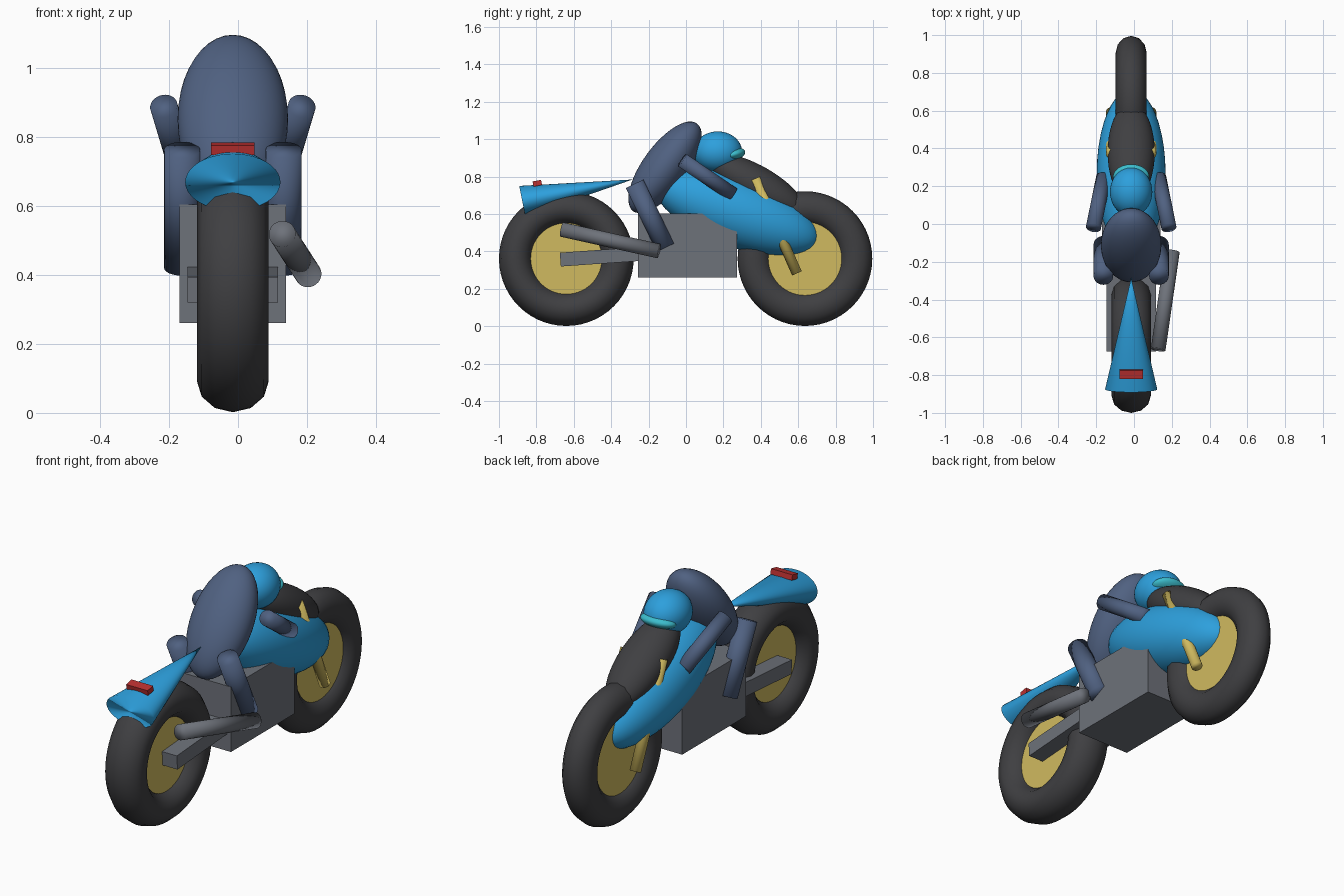
import bpy
from math import radians, pi
from mathutils import Vector

if "Cube" in bpy.data.objects:
    bpy.data.objects.remove(bpy.data.objects["Cube"], do_unlink=True)

MID = -0.015  # centre plane of the machine; the exhaust sticks out to one side


def material(name, r, g, b):
    m = bpy.data.materials.new(name)
    m.use_nodes = True
    m.diffuse_color = (r, g, b, 1)
    m.node_tree.nodes["Principled BSDF"].inputs["Base Color"].default_value = (r, g, b, 1)
    return m


BLUE = material("bright blue", 0.026, 0.35, 0.72)
NAVY = material("navy cloth", 0.08, 0.12, 0.22)
BLACK = material("black rubber", 0.05, 0.05, 0.054)
GREY = material("grey metal", 0.155, 0.168, 0.195)
GOLD = material("gold metal", 0.63, 0.49, 0.115)
RED = material("red lamp", 0.5, 0.03, 0.03)
CYAN = material("cyan glass", 0.045, 0.51, 0.61)


def finish(name, mat, smooth=True):
    ob = bpy.context.object
    ob.name = ob.data.name = name
    ob.data.materials.append(mat)
    if smooth:
        bpy.ops.object.shade_smooth()
    return ob


def ellipsoid(name, mat, y, z, semi, tilt=0):
    """Ellipsoid on the centre plane, tilted nose-up by tilt degrees."""
    bpy.ops.mesh.primitive_uv_sphere_add(segments=40, ring_count=24, location=(MID, y, z),
                                         rotation=(radians(tilt), 0, 0))
    bpy.context.object.scale = semi
    return finish(name, mat)


def box(name, mat, y, z, size, tilt=0):
    bpy.ops.mesh.primitive_cube_add(size=1, location=(MID, y, z), rotation=(radians(tilt), 0, 0))
    bpy.context.object.scale = size
    return finish(name, mat, smooth=False)


def rod(name, mat, start, end, radius):
    """Round rod between two points given relative to the centre plane."""
    a, b = Vector(start), Vector(end)
    bpy.ops.mesh.primitive_cylinder_add(vertices=28, radius=radius, depth=(b - a).length,
                                        location=(a + b) / 2 + Vector((MID, 0, 0)))
    bpy.context.object.rotation_euler = (b - a).to_track_quat("Z", "Y").to_euler()
    return finish(name, mat)


def rod_pair(name, mat, start, end, radius):
    for side, s in (("left", 1), ("right", -1)):
        rod(side + "_" + name, mat, (s * start[0], *start[1:]), (s * end[0], *end[1:]), radius)


# Wheels: tyre ring with a solid disc
for end, y, half_width in (("front", 0.636, 0.082), ("rear", -0.64, 0.104)):
    bpy.ops.mesh.primitive_torus_add(major_segments=56, minor_segments=12, major_radius=0.27,
                                     minor_radius=0.09, location=(MID, y, 0.362),
                                     rotation=(0, pi / 2, 0))
    bpy.context.object.scale.z = half_width / 0.09
    finish(end + "_tyre", BLACK)
    bpy.ops.mesh.primitive_cylinder_add(vertices=48, radius=0.21, depth=0.09,
                                        location=(MID, y, 0.362), rotation=(0, pi / 2, 0))
    finish(end + "_wheel_disc", GOLD, smooth=False)

# Engine block, swing arm and exhaust
box("engine_block", GREY, 0.008, 0.432, (0.308, 0.53, 0.342))
box("swing_arm", GREY, -0.44, 0.373, (0.262, 0.465, 0.074), 4)
rod("exhaust_pipe", GREY, (0.143, -0.665, 0.518), (0.218, -0.145, 0.402), 0.039)
rod_pair("fork_leg", GOLD, (0.105, 0.37, 0.79), (0.105, 0.593, 0.283), 0.028)

# Bodywork
ellipsoid("fairing", BLUE, 0.273, 0.61, (0.182, 0.463, 0.187), -20)
ellipsoid("windscreen", BLACK, 0.38, 0.75, (0.125, 0.294, 0.107), -30)

# Tail: flattened cone with its tip under the rider
tip, base = Vector((MID, -0.285, 0.785)), Vector((MID, -0.875, 0.668))
bpy.ops.mesh.primitive_cone_add(vertices=40, radius1=1, radius2=0, depth=(tip - base).length,
                                location=(tip + base) / 2,
                                rotation=(radians(-78.8), 0, 0))
bpy.context.object.scale = (0.138, 0.084, 1)
finish("tail_cone", BLUE)
box("tail_lamp", RED, -0.795, 0.765, (0.125, 0.046, 0.028), 11)

# Rider
ellipsoid("rider_torso", NAVY, -0.112, 0.85, (0.16, 0.29, 0.12), 54)
ellipsoid("rider_helmet", BLUE, 0.17, 0.932, (0.112, 0.13, 0.11))
ellipsoid("helmet_visor", CYAN, 0.25, 0.918, (0.096, 0.068, 0.034), 15)
rod_pair("arm", NAVY, (0.2, -0.02, 0.888), (0.145, 0.25, 0.705), 0.04)
rod_pair("leg", NAVY, (0.147, -0.275, 0.762), (0.147, -0.11, 0.42), 0.052)
